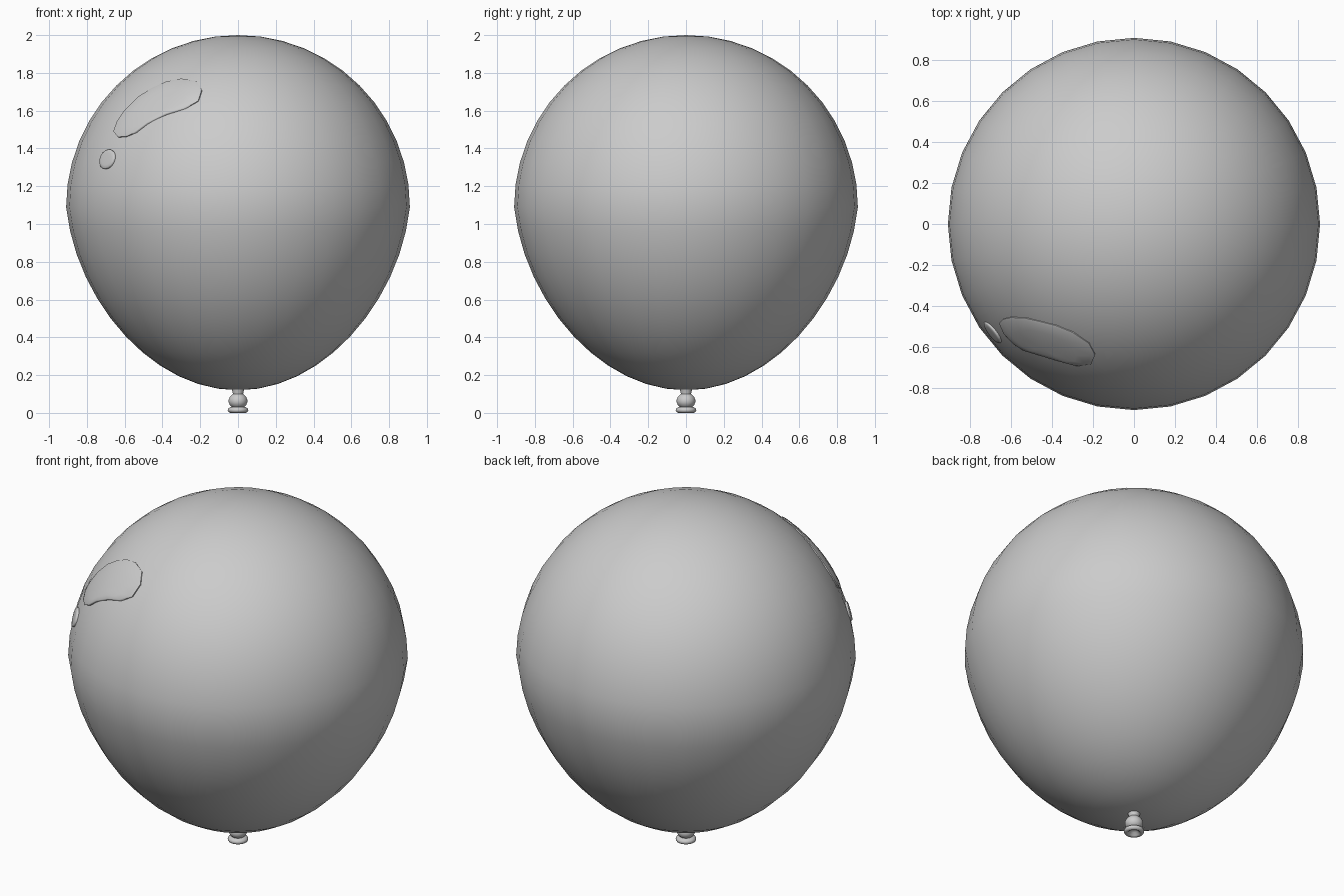
import bpy, bmesh, math
from mathutils import Vector

if "Cube" in bpy.data.objects:
    bpy.data.objects.remove(bpy.data.objects["Cube"])

SEGS = 32
R, CZ = 0.91, 1.09          # upper dome radius and centre height


def make_object(name, bm, angle=60):
    bmesh.ops.recalc_face_normals(bm, faces=bm.faces[:])
    me = bpy.data.meshes.new(name)
    bm.to_mesh(me)
    bm.free()
    ob = bpy.data.objects.new(name, me)
    bpy.context.collection.objects.link(ob)
    bpy.ops.object.select_all(action='DESELECT')
    ob.select_set(True)
    bpy.context.view_layer.objects.active = ob
    bpy.ops.object.shade_smooth_by_angle(angle=math.radians(angle))
    return ob


def lathe(name, profile):
    bm = bmesh.new()
    vs = [bm.verts.new((r, 0, z)) for r, z in profile]
    es = [bm.edges.new(p) for p in zip(vs, vs[1:])]
    bmesh.ops.spin(bm, geom=vs + es, axis=(0, 0, 1), cent=(0, 0, 0),
                   angle=math.tau, steps=SEGS, use_merge=True)
    bmesh.ops.remove_doubles(bm, verts=bm.verts[:], dist=1e-5)
    make_object(name, bm)


def shine(name, outline):
    # thin patch hugging the dome, built as rings shrinking to the middle
    n = len(outline)
    cx = sum(p[0] for p in outline) / n
    cz = sum(p[1] for p in outline) / n
    bm = bmesh.new()

    def on_dome(x, z, rad):
        d = Vector((x, -math.sqrt(R * R - x * x - (z - CZ) ** 2), z - CZ))
        return bm.verts.new(d.normalized() * rad + Vector((0, 0, CZ)))

    rings = [[on_dome(cx + (x - cx) * s, cz + (z - cz) * s, rad) for x, z in outline]
             for s, rad in ((1, .902), (1, .913), (.93, .916), (.65, .917), (.33, .917))]
    for a, b in zip(rings, rings[1:]):
        for i in range(n):
            j = (i + 1) % n
            bm.faces.new((a[i], a[j], b[j], b[i]))
    mid = on_dome(cx, cz, .917)
    for i in range(n):
        bm.faces.new((rings[-1][i], rings[-1][(i + 1) % n], mid))
    # outward normals: the patch is open underneath
    ob = make_object(name, bm)
    if ob.data.polygons[-1].normal.y > 0:
        ob.data.flip_normals()


# Balloon: round on top, tapering slightly below
body = []
for i in range(25):
    t = math.pi * i / 24
    c, s = math.cos(t), abs(math.sin(t))
    if c >= 0:
        body.append((R * s, CZ + R * c))
    else:
        body.append((R * s * (1 + 0.11 * c), CZ + 0.97 * c))
body[0], body[-1] = (0, 2.0), (0, 0.12)
lathe("balloon_body", body)

# Knot: neck, bulb and rolled lip with a hollow underside
lathe("balloon_knot", [
    (0, .14), (.034, .13), (.03, .115), (.027, .10), (.032, .096), (.043, .085),
    (.049, .07), (.049, .055), (.043, .041), (.033, .032), (.042, .030),
    (.052, .023), (.055, .014), (.051, .005), (.040, .0), (.030, .006),
    (.02, .02), (0, .026)])

# Long curved shine
shine("large_shine", [
    (-.19, 1.71), (-.22, 1.755), (-.30, 1.768), (-.38, 1.752), (-.46, 1.715),
    (-.53, 1.67), (-.60, 1.60), (-.64, 1.54), (-.658, 1.49), (-.635, 1.46),
    (-.59, 1.462), (-.54, 1.485), (-.48, 1.53), (-.38, 1.58), (-.28, 1.61),
    (-.21, 1.65)])

# Small oval shine
tilt = math.radians(-25)
oval = []
for i in range(16):
    a = math.tau * i / 16
    u, v = .037 * math.cos(a), .054 * math.sin(a)
    oval.append((-.692 + u * math.cos(tilt) - v * math.sin(tilt),
                 1.343 + u * math.sin(tilt) + v * math.cos(tilt)))
shine("small_shine", oval)
